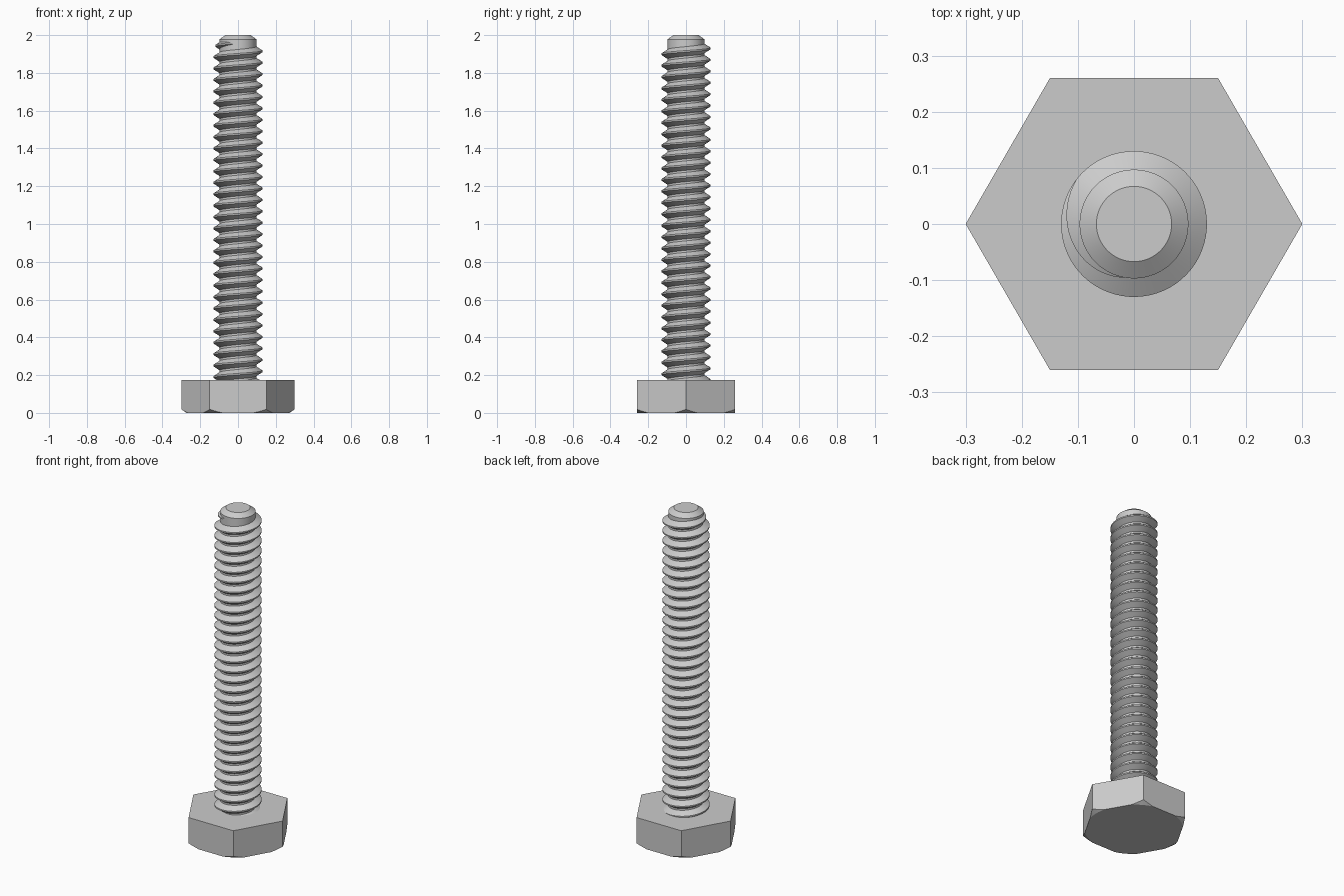
import bpy, bmesh
from math import cos, sin, pi, radians, floor
from mathutils import Matrix

cube = bpy.data.objects.get("Cube")
if cube:
    bpy.data.objects.remove(cube, do_unlink=True)

HEAD_TOP = 0.175
CORE_R, CREST_R = 0.097, 0.13
PITCH = 0.0605
SEG = 64

steel = bpy.data.materials.new("steel_grey")
steel.use_nodes = True
colour = (0.6, 0.6, 0.6, 1)
steel.diffuse_color = colour
steel.node_tree.nodes["Principled BSDF"].inputs["Base Color"].default_value = colour


def finish(name, bm, smooth=None):
    bmesh.ops.recalc_face_normals(bm, faces=bm.faces)
    mesh = bpy.data.meshes.new(name)
    bm.to_mesh(mesh)
    bm.free()
    mesh.materials.append(steel)
    obj = bpy.data.objects.new(name, mesh)
    bpy.context.collection.objects.link(obj)
    bpy.ops.object.select_all(action="DESELECT")
    obj.select_set(True)
    bpy.context.view_layer.objects.active = obj
    if smooth:
        bpy.ops.object.shade_smooth_by_angle(angle=radians(smooth))
    return obj


def lathe(profile, sides):
    """Closed solid turned about z from (radius, height) pairs."""
    bm = bmesh.new()
    rings = [[bm.verts.new((r * cos(2 * pi * i / sides), r * sin(2 * pi * i / sides), z))
              for i in range(sides)] for r, z in profile]
    for low, high in zip(rings, rings[1:]):
        for i in range(sides):
            j = (i + 1) % sides
            bm.faces.new((low[i], low[j], high[j], high[i]))
    bm.faces.new(rings[0])
    bm.faces.new(rings[-1])
    return bm


# Hexagonal head, its lower corners trimmed by a cone
head = finish("hex_head", lathe([(0.3, 0), (0.3, HEAD_TOP)], 6))
trim = finish("head_trim_cutter", lathe([(0.272, -0.002), (0.272, 0), (0.34, 0.045), (0.34, 0.3)], 96))
trim.hide_render = True
cut = head.modifiers.new("corner_trim", "BOOLEAN")
cut.operation = "INTERSECT"
cut.solver = "EXACT"
cut.object = trim
bpy.context.view_layer.objects.active = head
bpy.ops.object.modifier_apply(modifier=cut.name)
bpy.data.objects.remove(trim, do_unlink=True)

# Round shank with a chamfered tip
finish("shank", lathe([(CORE_R, HEAD_TOP - 0.05), (CORE_R, 1.978), (0.067, 2.0)], SEG), 30)

# Right-handed helical thread: a ridge profile swept up the shank, fading out at the tip
bm = bmesh.new()
end_angle, end_z = radians(260), 1.958
turns = (end_z - HEAD_TOP + 0.03) / PITCH
steps = floor(turns * SEG)
fade = SEG // 3
ROOT, CREST = 0.025, 0.004
previous = None
for k in range(steps + 1):
    a = end_angle - 2 * pi * k / SEG
    z = end_z - PITCH * k / SEG
    grow = min(1, k / fade)
    r = CORE_R + (CREST_R - CORE_R) * grow
    root = CREST + (ROOT - CREST) * grow
    section = [bm.verts.new((q * cos(a), q * sin(a), z + h)) for q, h in
               ((CORE_R - 0.004, -root), (CORE_R, -root), (r, -CREST),
                (r, CREST), (CORE_R, root), (CORE_R - 0.004, root))]
    if previous:
        for i in range(6):
            j = (i + 1) % 6
            bm.faces.new((previous[i], previous[j], section[j], section[i]))
    else:
        bm.faces.new(section)
    previous = section
bm.faces.new(previous)
bmesh.ops.remove_doubles(bm, verts=bm.verts, dist=1e-6)
finish("thread", bm, 30)
